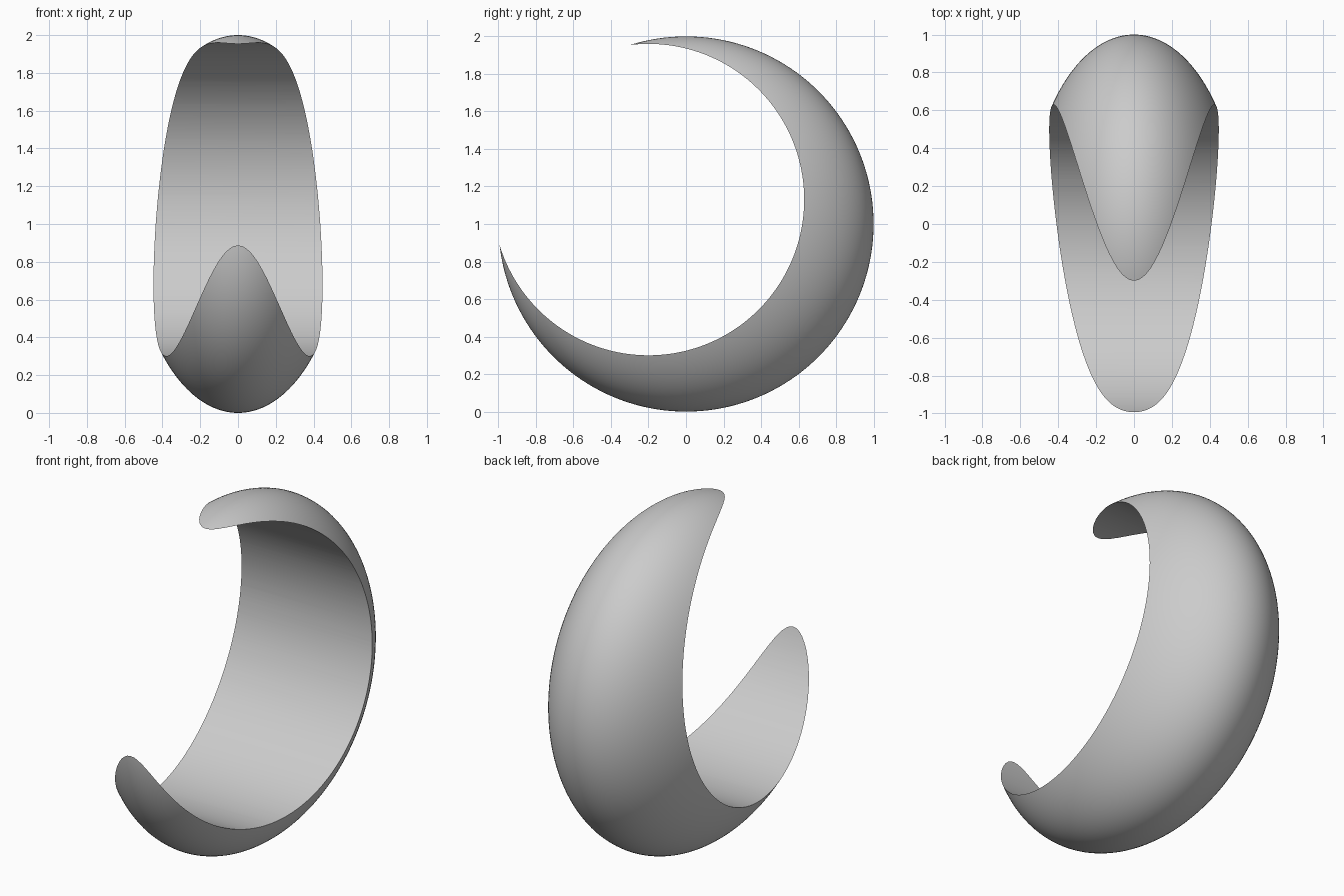
import bpy
import math

if "Cube" in bpy.data.objects:
    bpy.data.objects.remove(bpy.data.objects["Cube"])

# Crescent body: ellipsoid flattened across x (poles point sideways)
bpy.ops.mesh.primitive_uv_sphere_add(segments=160, ring_count=80, radius=1,
                                     location=(0, 0, 1), rotation=(0, math.pi / 2, 0))
body = bpy.context.object
body.name = "crescent_body"
body.scale = (1, 1, 0.555)  # local z is world x
bpy.ops.object.transform_apply(location=False, rotation=True, scale=True)

# Round hollow, offset towards the front and top, cut straight through in x
bpy.ops.mesh.primitive_cylinder_add(vertices=192, radius=0.83, depth=2,
                                    location=(0, -0.2, 1.13), rotation=(0, math.pi / 2, 0))
cutter = bpy.context.object
cutter.name = "hollow_cutter"

cut = body.modifiers.new("hollow", 'BOOLEAN')
cut.operation = 'DIFFERENCE'
cut.solver = 'EXACT'
cut.object = cutter

bpy.ops.object.select_all(action='DESELECT')
body.select_set(True)
bpy.context.view_layer.objects.active = body
bpy.ops.object.modifier_apply(modifier="hollow")
bpy.data.objects.remove(cutter, do_unlink=True)

# Smooth faces with a crisp rim
bpy.ops.object.shade_smooth_by_angle(angle=math.radians(30))
